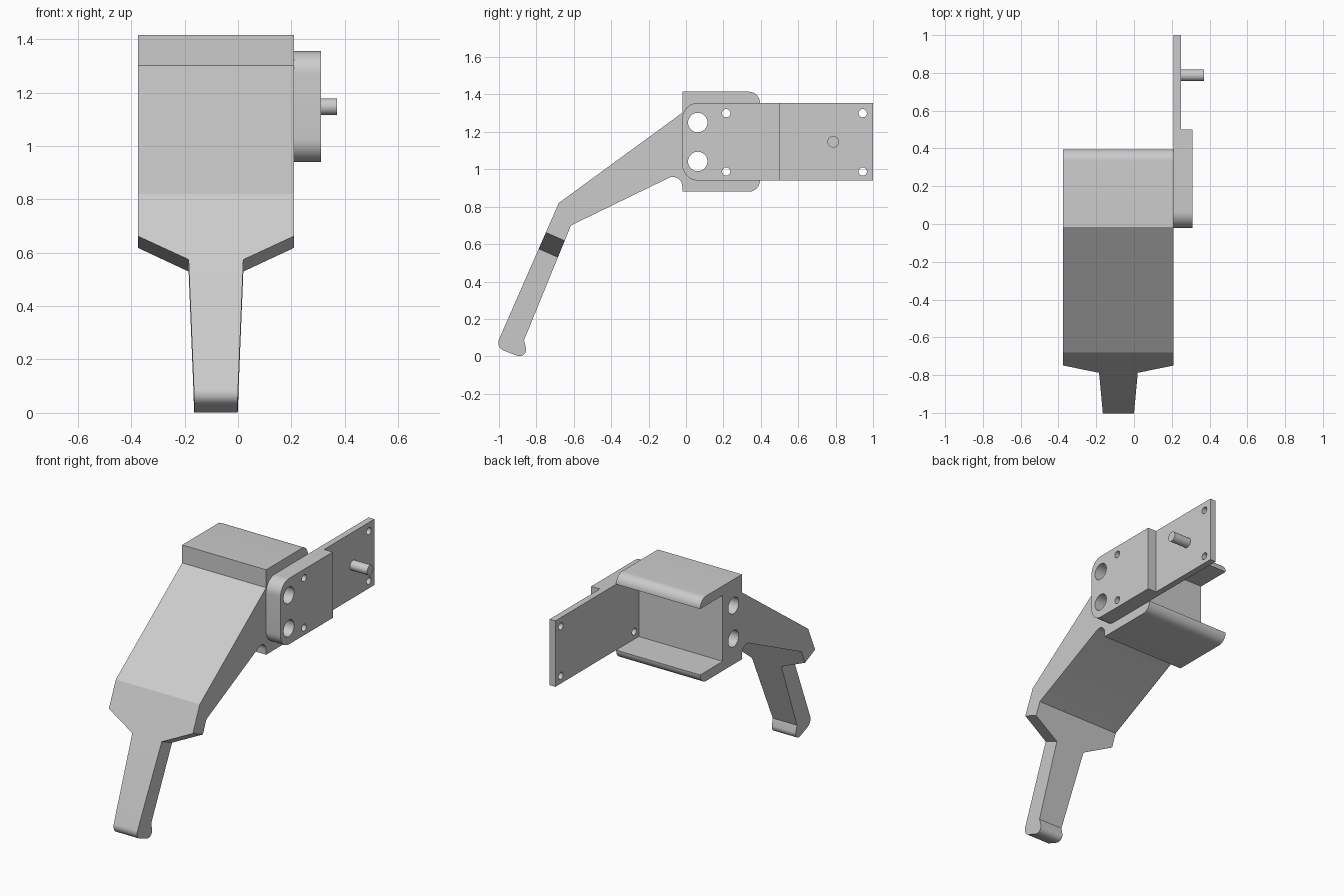
import bpy, bmesh, math
from mathutils import Vector

if "Cube" in bpy.data.objects:
    bpy.data.objects.remove(bpy.data.objects["Cube"])


def rounded(points, steps=10):
    """Turn (a, b, radius) corners into a filleted 2D outline."""
    out = []
    n = len(points)
    for i, (a, b, r) in enumerate(points):
        p = Vector((a, b))
        if r == 0:
            out.append(p)
            continue
        d1 = (Vector(points[i - 1][:2]) - p).normalized()
        d2 = (Vector(points[(i + 1) % n][:2]) - p).normalized()
        half = d1.angle(d2) / 2
        c = p + (d1 + d2).normalized() * (r / math.sin(half))
        v1 = p + d1 * (r / math.tan(half)) - c
        v2 = p + d2 * (r / math.tan(half)) - c
        total = math.pi - 2 * half
        for k in range(steps + 1):
            t = k / steps
            out.append(c + (v1 * math.sin((1 - t) * total) + v2 * math.sin(t * total)) / math.sin(total))
    return out


def prism(name, outline, place, depth):
    """Extrude a 2D outline; place maps (a, b) to 3D, depth is the sweep vector."""
    bm = bmesh.new()
    face = bm.faces.new([bm.verts.new(place(a, b)) for a, b in outline])
    new = bmesh.ops.extrude_face_region(bm, geom=[face])["geom"]
    bmesh.ops.translate(bm, vec=depth, verts=[v for v in new if isinstance(v, bmesh.types.BMVert)])
    bmesh.ops.recalc_face_normals(bm, faces=bm.faces)
    me = bpy.data.meshes.new(name)
    bm.to_mesh(me)
    bm.free()
    ob = bpy.data.objects.new(name, me)
    bpy.context.collection.objects.link(ob)
    return ob


def side_prism(name, outline, x0, x1):
    return prism(name, outline, lambda y, z: Vector((x0, y, z)), Vector((x1 - x0, 0, 0)))


def rod(name, y, z, r, x0, x1, sides=40):
    ring = [(y + r * math.cos(math.tau * i / sides), z + r * math.sin(math.tau * i / sides))
            for i in range(sides)]
    return side_prism(name, ring, x0, x1)


def activate(ob):
    bpy.ops.object.select_all(action='DESELECT')
    ob.select_set(True)
    bpy.context.view_layer.objects.active = ob


def cut(ob, cutter, operation='DIFFERENCE'):
    cutter.hide_render = True
    mod = ob.modifiers.new("cut", 'BOOLEAN')
    mod.object, mod.operation, mod.solver = cutter, operation, 'EXACT'
    activate(ob)
    bpy.ops.object.modifier_apply(modifier=mod.name)
    bpy.data.objects.remove(cutter)


X0, X1, XC = -0.375, 0.21, -0.0825

# Channel clamp, sloping arm and hooked leg as one side profile
bracket = side_prism("clamp_arm", rounded([
    (-0.02, 1.415, 0), (0.395, 1.415, 0.06), (0.395, 1.355, 0), (0.17, 1.355, 0),
    (0.17, 0.94, 0), (0.395, 0.94, 0), (0.395, 0.88, 0.06), (-0.02, 0.88, 0),
    (-0.02, 0.989, 0.05), (-0.615, 0.70, 0), (-0.866, 0.086, 0),
    (-0.84, -0.02, 0.035), (-1.019, 0.047, 0.045), (-0.68, 0.82, 0), (-0.02, 1.302, 0)]), X0, X1)

# Narrow the leg with a silhouette lying in the plane of the leg
along = Vector((0, -0.4015, -0.9159))
normal = Vector((0, 0.9159, -0.4015))
hip = Vector((0, -0.68, 0.82))
half = [(0.6, -2), (0.6, 0.017), (0.1025, 0.268), (0.075, 1.0)]
outline = [(w, s) for w, s in half] + [(-w, s) for w, s in reversed(half)]
cut(bracket, prism("leg_silhouette", outline,
                   lambda w, s: hip + along * s + normal * -2 + Vector((XC + w, 0, 0)),
                   normal * 4), 'INTERSECT')

# Side plate: thick at the front, thin at the back
plate = side_prism("side_plate", rounded([
    (-0.02, 0.94, 0.085), (1.0, 0.94, 0), (1.0, 1.355, 0), (-0.02, 1.355, 0.085)]), X1, 0.31)
cut(plate, side_prism("plate_step", [(0.5, 0.8), (1.2, 0.8), (1.2, 1.5), (0.5, 1.5)], 0.25, 0.4))

# Large bores through clamp and plate, small screw holes through the plate
for z in (1.25, 1.042):
    for ob in (bracket, plate):
        cut(ob, rod("bore", 0.063, z, 0.052, -0.6, 0.6))
for y in (0.215, 0.945):
    for z in (1.30, 0.988):
        cut(plate, rod("screw_hole", y, z, 0.022, 0.0, 0.6, 24))

# Pin on the thin end of the plate
pin = rod("plate_pin", 0.787, 1.147, 0.031, 0.245, 0.37, 32)

for ob in (bracket, plate, pin):
    activate(ob)
    bpy.ops.object.shade_smooth_by_angle(angle=math.radians(20))
